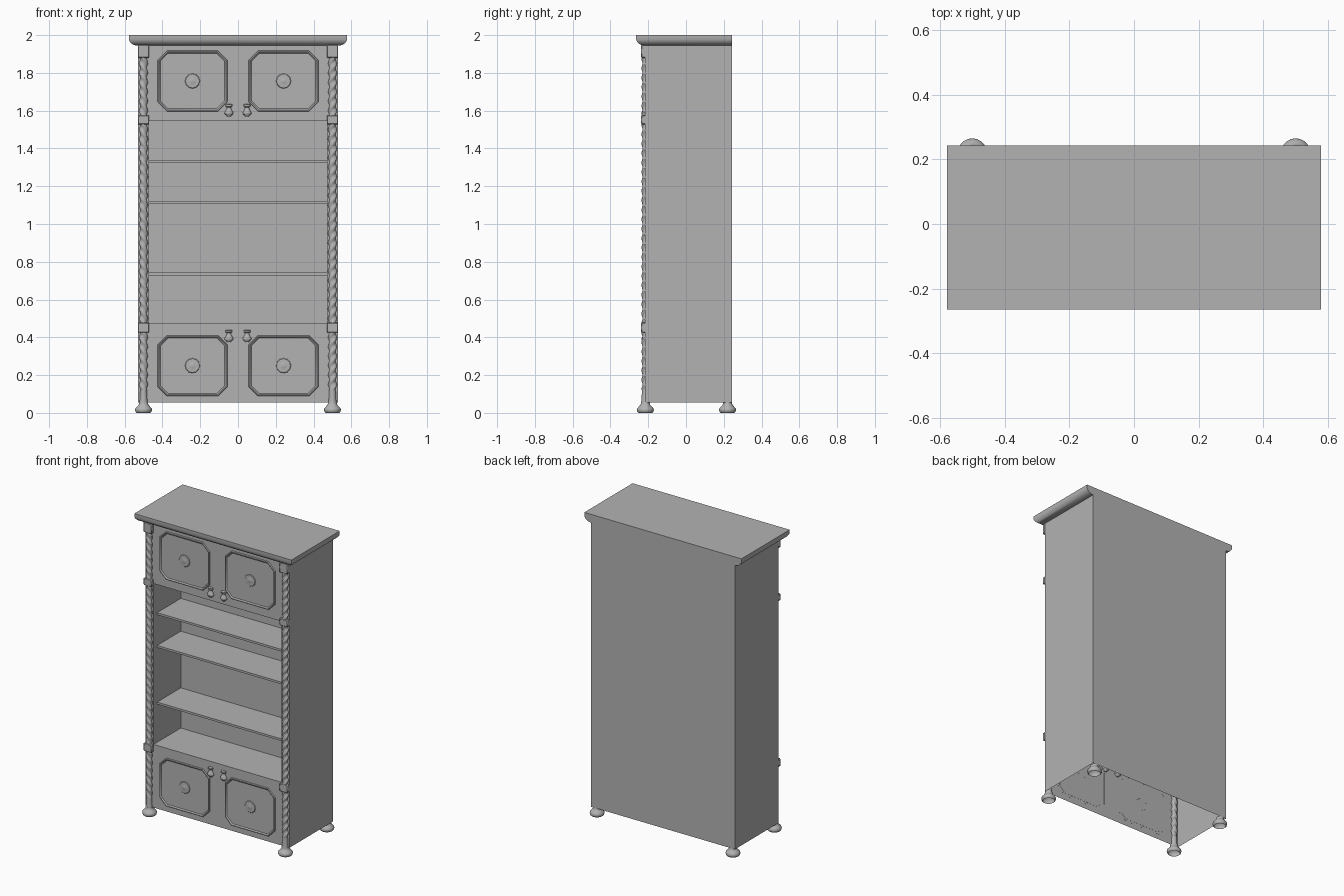
import bpy, bmesh
from math import cos, sin, pi, radians

if "Cube" in bpy.data.objects:
    bpy.data.objects.remove(bpy.data.objects["Cube"])

W, F, B = 0.53, -0.216, 0.243      # body half width, front and back
Z0, Z1 = 0.055, 1.95               # body bottom and top
OX, OB = 0.47, 0.07                # open compartment half width and back
OZ0, OZ1 = 0.475, 1.545            # open compartment floor and ceiling

GREY = bpy.data.materials.new("dark_grey")
GREY.diffuse_color = (0.45, 0.45, 0.45, 1)
GREY.use_nodes = True
GREY.node_tree.nodes["Principled BSDF"].inputs["Base Color"].default_value = GREY.diffuse_color


def finish(name, bm):
    me = bpy.data.meshes.new(name)
    bm.to_mesh(me)
    bm.free()
    me.materials.append(GREY)
    ob = bpy.data.objects.new(name, me)
    bpy.context.collection.objects.link(ob)
    return ob


def loft(name, rings, cap_first=False, cap_last=False):
    """Skin closed rings of points."""
    bm = bmesh.new()
    vs = [[bm.verts.new(p) for p in r] for r in rings]
    n = len(rings[0])
    for a, b in zip(vs, vs[1:]):
        for j in range(n):
            k = (j + 1) % n
            bm.faces.new((a[j], a[k], b[k], b[j]))
    if cap_first:
        bm.faces.new(vs[0][::-1])
    if cap_last:
        bm.faces.new(vs[-1])
    bmesh.ops.recalc_face_normals(bm, faces=bm.faces)
    return finish(name, bm)


def box(name, x0, x1, y0, y1, z0, z1):
    ring = lambda z: [(x0, y0, z), (x1, y0, z), (x1, y1, z), (x0, y1, z)]
    return loft(name, [ring(z0), ring(z1)], True, True)


def lathe(name, x, y, z, profile, sides=20, sy=1.0, **caps):
    ang = [2 * pi * i / sides for i in range(sides)]
    return loft(name, [[(x + r * cos(a), y + sy * r * sin(a), z + h) for a in ang]
                       for r, h in profile], **caps)


# Carcass: thin shell, open underneath, with a recessed compartment
bm = bmesh.new()


def quad(a, u, v):
    pts = [[a[i] + s * u[i] + t * v[i] for i in range(3)]
           for s, t in ((0, 0), (1, 0), (1, 1), (0, 1))]
    bm.faces.new([bm.verts.new(p) for p in pts])


H, D, OH, OD = Z1 - Z0, B - F, OZ1 - OZ0, OB - F
quad((W, F, Z0), (0, D, 0), (0, 0, H))
quad((-W, B, Z0), (0, -D, 0), (0, 0, H))
quad((W, B, Z0), (-2 * W, 0, 0), (0, 0, H))
quad((-W, F, Z0), (2 * W, 0, 0), (0, 0, OZ0 - Z0))
quad((-W, F, OZ1), (2 * W, 0, 0), (0, 0, Z1 - OZ1))
for x in (-W, OX):
    quad((x, F, OZ0), (W - OX, 0, 0), (0, 0, OH))
quad((-OX, OB, OZ0), (2 * OX, 0, 0), (0, 0, OH))
quad((OX, OB, OZ0), (0, -OD, 0), (0, 0, OH))
quad((-OX, F, OZ0), (0, OD, 0), (0, 0, OH))
quad((-OX, F, OZ0), (2 * OX, 0, 0), (0, OD, 0))
quad((-OX, F, OZ1), (0, OD, 0), (2 * OX, 0, 0))
bmesh.ops.remove_doubles(bm, verts=bm.verts, dist=1e-5)
finish("carcass", bm)

# Shelves
for i, z in enumerate((0.742, 1.119, 1.337)):
    box(f"shelf_{i + 1}", -OX, OX, -0.178, OB, z - 0.014, z)

# Cornice: rounded moulding on the front and sides, flush at the back
prof = [(0.0, 1.945), (0.014, 1.946), (0.026, 1.95), (0.036, 1.957),
        (0.043, 1.966), (0.048, 1.977), (0.048, 2.0)]
loft("cornice", [[(-W - o, F - o, z), (W + o, F - o, z), (W + o, B, z), (-W - o, B, z)]
                 for o, z in prof], True, True)

# Bun feet
bun = [(0.036, 0.0), (0.042, 0.005), (0.045, 0.015), (0.043, 0.024),
       (0.034, 0.034), (0.026, 0.042), (0.024, 0.05), (0.023, 0.058)]


def octagon(cx, cz, w, h, c, d, y):
    w, h, c = w - d, h - d, c - 0.586 * d
    return [(cx + px, y, cz + pz) for px, pz in
            ((w, h - c), (w - c, h), (c - w, h), (-w, h - c),
             (-w, c - h), (c - w, -h), (w - c, -h), (w, c - h))]


pull = [(0.013, 0.0), (0.018, -0.003), (0.017, -0.013), (0.011, -0.018),
        (0.012, -0.026), (0.017, -0.035), (0.023, -0.045), (0.022, -0.053),
        (0.014, -0.06), (0.01, -0.066)]
mould = [(0.0, 0.0004), (0.003, -0.007), (0.008, -0.007), (0.011, -0.004), (0.015, 0.0004)]
petal = [(0.039, 0.0004), (0.036, -0.003), (0.028, -0.004), (0.018, -0.003),
         (0.012, -0.005), (0.005, -0.006)]

for s, side in ((-1, "left"), (1, "right")):
    cx = s * 0.5
    lathe(f"front_foot_{side}", cx, F + 0.001, 0, bun, cap_last=True)
    lathe(f"back_foot_{side}", cx, 0.22, 0, bun, cap_last=True)

    # Column: plain turned base, then three twisted lengths between blocks
    lathe(f"column_base_{side}", cx, F, 0, [(0.022, 0.05), (0.019, 0.08), (0.017, 0.125)])
    for i, (a, b) in enumerate(((0.12, 0.43), (0.47, 1.535), (1.565, 1.89))):
        n = int((b - a) / 0.006)
        rings = []
        for k in range(n + 1):
            z = a + (b - a) * k / n
            rings.append([])
            for j in range(16):
                t = 2 * pi * j / 16
                r = 0.0185 + 0.0035 * cos(2 * (t - s * pi * z / 0.05))
                rings[-1].append((cx + r * 1.05 * cos(t), F + 0.9 * r * sin(t), z))
        loft(f"twisted_column_{side}_{i + 1}", rings, True, True)
    for i, (a, b) in enumerate(((0.425, 0.478), (1.528, 1.575), (1.88, 1.948))):
        block = box(f"column_block_{side}_{i + 1}",
                    cx - 0.03, cx + 0.03, -0.238, F + 0.002, a, b)
        bev = block.modifiers.new("soft_edges", 'BEVEL')
        bev.width = 0.004

    # Door decoration: octagonal moulding, rosette and drop pull
    for level, cz, top in (("upper", 1.757, 1.635), ("lower", 0.25, 0.44)):
        dx = s * 0.241
        loft(f"{level}_door_moulding_{side}",
             [octagon(dx, cz, 0.185, 0.161, 0.05, d, F + y) for d, y in mould])
        loft(f"{level}_door_rosette_{side}",
             [[(dx + r * (1 + 0.04 * cos(12 * t)) * cos(t), F + y,
                cz + r * (1 + 0.04 * cos(12 * t)) * sin(t))
               for t in (2 * pi * j / 48 for j in range(48))] for r, y in petal],
             cap_last=True)
        lathe(f"{level}_door_pull_{side}", s * 0.048, F - 0.002, top, pull,
              sides=16, sy=0.75, cap_first=True, cap_last=True)

# Smooth the rounded parts, keep hard edges
bpy.ops.object.select_all(action='SELECT')
bpy.context.view_layer.objects.active = bpy.context.scene.objects[0]
bpy.ops.object.shade_smooth_by_angle(angle=radians(35))
